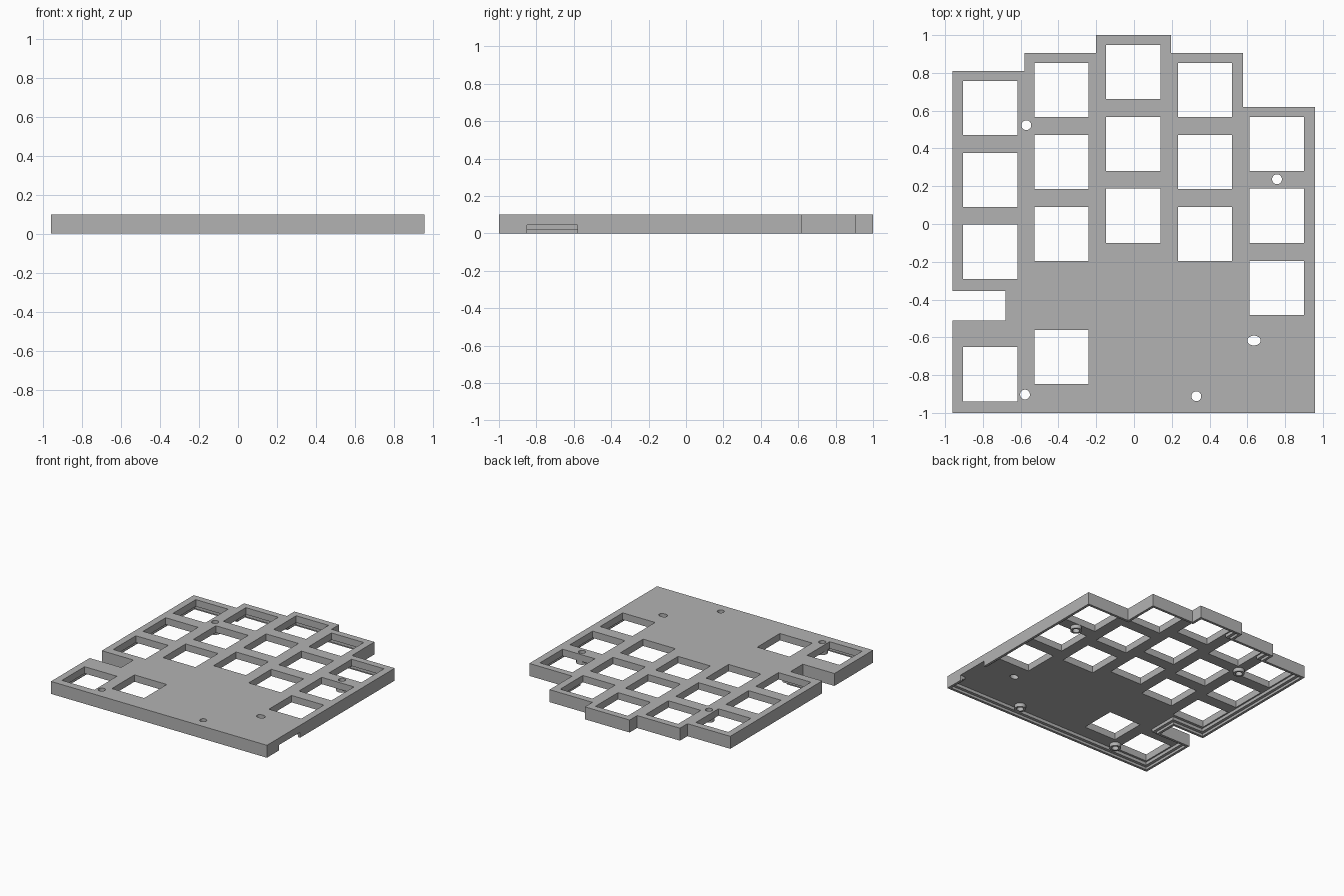
import bpy, bmesh, math

cube = bpy.data.objects.get("Cube")
if cube:
    bpy.data.objects.remove(cube, do_unlink=True)

grey = bpy.data.materials.new("light_grey")
grey.use_nodes = True
grey.diffuse_color = (0.45, 0.45, 0.45, 1)
grey.node_tree.nodes["Principled BSDF"].inputs["Base Color"].default_value = (0.45, 0.45, 0.45, 1)


def prisms(name, profiles, z0, z1):
    """One object made of upright prisms, one per counter-clockwise profile."""
    bm = bmesh.new()
    for pts in profiles:
        face = bm.faces.new([bm.verts.new((x, y, z0)) for x, y in pts])
        ext = bmesh.ops.extrude_face_region(bm, geom=[face])["geom"]
        for v in ext:
            if isinstance(v, bmesh.types.BMVert):
                v.co.z = z1
    bmesh.ops.recalc_face_normals(bm, faces=bm.faces[:])
    mesh = bpy.data.meshes.new(name)
    bm.to_mesh(mesh)
    bm.free()
    mesh.materials.append(grey)
    obj = bpy.data.objects.new(name, mesh)
    bpy.context.collection.objects.link(obj)
    return obj


def combine(target, tool, operation):
    tool.hide_render = True
    mod = target.modifiers.new(tool.name, "BOOLEAN")
    mod.operation, mod.object, mod.solver = operation, tool, "EXACT"
    bpy.context.view_layer.objects.active = target
    bpy.ops.object.modifier_apply(modifier=mod.name)
    bpy.data.objects.remove(tool, do_unlink=True)


def ellipse(x, y, rx, ry, n=32):
    return [(x + rx * math.cos(math.tau * i / n), y + ry * math.sin(math.tau * i / n)) for i in range(n)]


def rect(x0, y0, x1, y1):
    return [(x0, y0), (x1, y0), (x1, y1), (x0, y1)]


def inset(pts, d):
    """Move every side of a square-cornered, counter-clockwise outline inwards."""
    out = []
    for i, (x, y) in enumerate(pts):
        px, py = pts[i - 1]
        nx, ny = pts[(i + 1) % len(pts)]
        dx = dy = 0
        for ex, ey in ((x - px, y - py), (nx - x, ny - y)):
            length = math.hypot(ex, ey)
            dx -= ey / length * d
            dy += ex / length * d
        out.append((x + dx, y + dy))
    return out


# Stepped outline with the side slot
outline = [(-.96, -1), (.957, -1), (.957, .62), (.577, .62), (.577, .905), (.197, .905),
           (.197, 1), (-.2, 1), (-.2, .905), (-.58, .905), (-.58, .81), (-.96, .81),
           (-.96, -.355), (-.68, -.355), (-.68, -.51), (-.96, -.51)]
case = prisms("keyboard_case", [outline], 0, 0.1)

# Hollow underside with a ledge for the base
combine(case, prisms("upper_recess", [inset(outline, .043)], -.1, .045), "DIFFERENCE")
combine(case, prisms("base_ledge", [inset(outline, .02)], -.1, .02), "DIFFERENCE")

# Side port
combine(case, prisms("side_port", [rect(.9, -.85, 1.1, -.58)], -.1, .044), "DIFFERENCE")

# Screw bosses
screws = [(-.57, .523), (.757, .237), (-.577, -.903), (.33, -.912)]
combine(case, prisms("bosses", [ellipse(x, y, .042, .042) for x, y in screws], .015, .07), "UNION")

# Key openings: column left edge and the top edges in it
columns = {-.905: (.757, .376, -.003, -.652), -.527: (.853, .472, .09, -.56),
           -.147: (.948, .567, .187), .232: (.853, .472, .09), .612: (.567, .187, -.195)}
size = .287
keys = [rect(x, top - size, x + size, top) for x, tops in columns.items() for top in tops]

# Screw holes and the oval opening
holes = [ellipse(x, y, .026, .026) for x, y in screws] + [ellipse(.635, -.617, .035, .026)]
combine(case, prisms("openings", keys + holes, -.1, .2), "DIFFERENCE")

# Crisp edges, smooth round holes
bpy.ops.object.select_all(action="DESELECT")
case.select_set(True)
bpy.context.view_layer.objects.active = case
bpy.ops.object.shade_smooth_by_angle(angle=math.radians(30))
